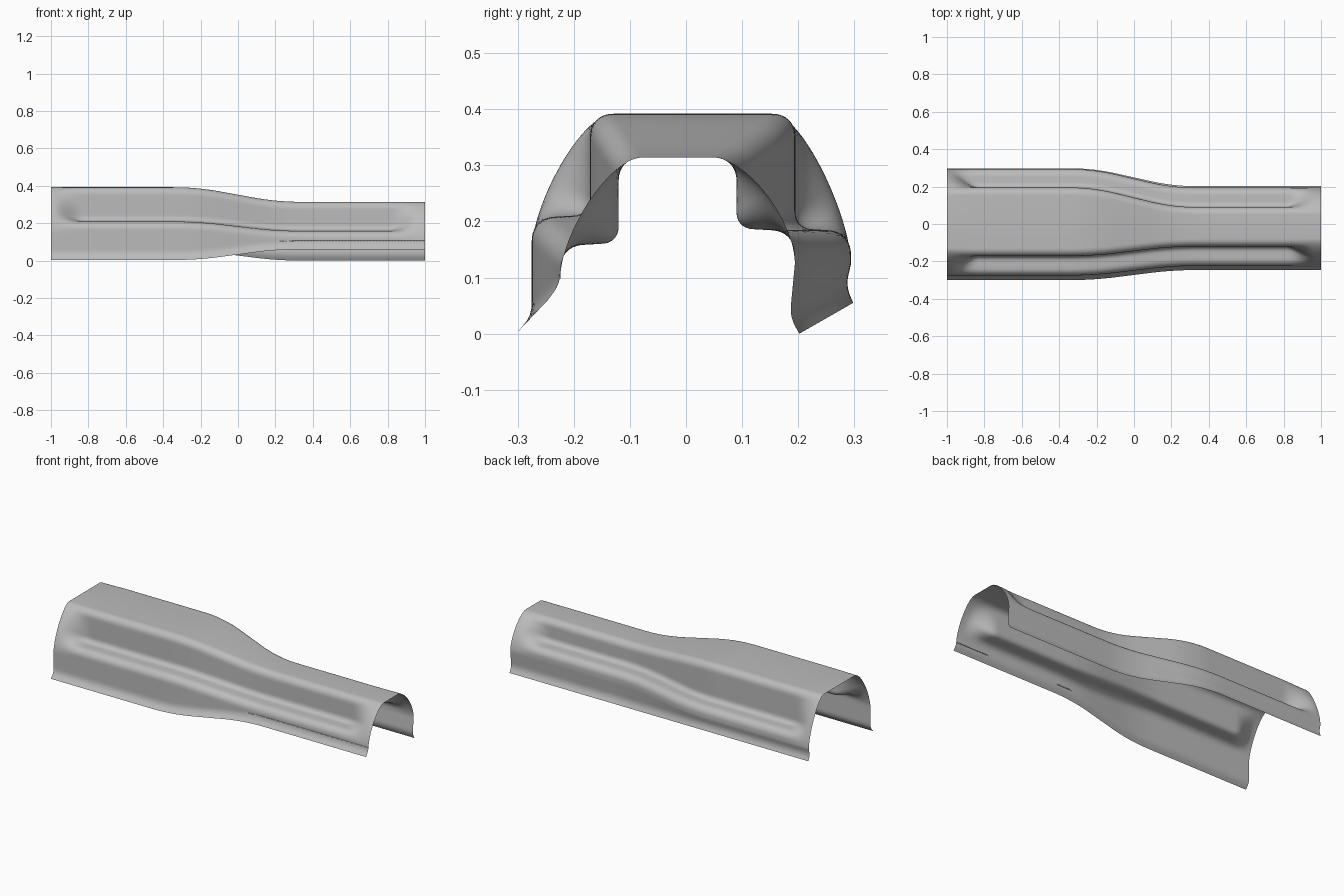
import bpy, bmesh
from mathutils import Vector

if "Cube" in bpy.data.objects:
    bpy.data.objects.remove(bpy.data.objects["Cube"])

STATIONS, SAMPLES = 120, 44

# Section sizes as (wide end, narrow end); y sizes are distances from the middle
TOP = (0.392, 0.314)
FRONT = dict(sign=-1, step=(0.171, 0.12), wall=(0.275, 0.224), ledge=(0.208, 0.158),
             hem_y=(0.3, 0.246), hem_z=(0.003, 0.06), pinch=0.0)
BACK = dict(sign=1, step=(0.195, 0.09), wall=(0.294, 0.194), ledge=(0.184, 0.184),
            hem_y=(0.298, 0.202), hem_z=(0.055, 0.0), pinch=0.009)


def clamp(v):
    return max(0.0, min(1.0, v))


def smooth(v):
    v = clamp(v)
    return v * v * (3 - 2 * v)


def taper(x):
    """Straight ramp between both ends, with rounded bends."""
    return sum(clamp((x + 0.22 + 0.12 * k / 10) / 0.43) for k in range(-10, 11)) / 21


def groove_depth(x):
    return smooth((x + 0.99) / 0.16) * smooth((0.97 - x) / 0.16)


def bezier(a, b, c, d, n=40):
    return [a * (1 - t) ** 3 + b * 3 * t * (1 - t) ** 2 + c * 3 * t * t * (1 - t) + d * t ** 3
            for t in (i / n for i in range(n + 1))]


def rounded(points, radii):
    """Polyline with rounded inner corners."""
    path = [points[0]]
    for prev, p, nxt, r in zip(points, points[1:], points[2:], radii):
        a = p + (prev - p).normalized() * r
        b = p + (nxt - p).normalized() * r
        path += bezier(a, a.lerp(p, 0.6), b.lerp(p, 0.6), b, 10)
    return path + [points[-1]]


def resample(path, n):
    lengths = [0.0]
    for a, b in zip(path, path[1:]):
        lengths.append(lengths[-1] + (b - a).length)
    out, j = [], 0
    for i in range(n + 1):
        s = lengths[-1] * i / n
        while j < len(path) - 2 and lengths[j + 1] < s:
            j += 1
        span = lengths[j + 1] - lengths[j]
        out.append(path[j].lerp(path[j + 1], clamp((s - lengths[j]) / span) if span else 0))
    return out


def half_section(x, side):
    t = taper(x)

    def size(pair):
        return pair[0] + (pair[1] - pair[0]) * t

    top, step, wall, ledge = size(TOP), size(side["step"]), size(side["wall"]), size(side["ledge"])
    start = Vector((step - 0.042, top))
    end = Vector((wall, ledge - 0.06))
    # Plain shoulder at the ends, stepped groove along the middle
    shoulder = bezier(start, Vector((start.x + 0.4 * (wall - start.x), top)),
                      Vector((wall, ledge + 0.02)), end)
    groove = rounded([start, Vector((step, top)), Vector((step, ledge + 0.004)),
                      Vector((wall, ledge - 0.002)), end], (0.041, 0.028, 0.04))
    depth = groove_depth(x)
    flank = [a.lerp(b, depth) for a, b in
             zip(resample(shoulder, SAMPLES), resample(groove, SAMPLES))]
    # Lower wall and flared hem
    hem = Vector((size(side["hem_y"]), size(side["hem_z"])))
    knee = Vector((wall - side["pinch"], hem.y + 0.03))
    low = resample(rounded([end, knee, hem], (0.018,)), 12)
    return [Vector((x, side["sign"] * p.x, p.y)) for p in flank + low[1:]]


# Formed sheet shell, lofted along x
bm = bmesh.new()
rows = []
for i in range(STATIONS + 1):
    x = -1 + 2 * i / STATIONS
    section = half_section(x, FRONT)[::-1] + half_section(x, BACK)
    rows.append([bm.verts.new(p) for p in section])
for r0, r1 in zip(rows, rows[1:]):
    for k in range(len(r0) - 1):
        bm.faces.new((r0[k], r1[k], r1[k + 1], r0[k + 1]))
mesh = bpy.data.meshes.new("formed_channel")
bm.to_mesh(mesh)
bm.free()

shell = bpy.data.objects.new("formed_channel", mesh)
bpy.context.collection.objects.link(shell)

# Plain grey sheet metal
grey = bpy.data.materials.new("sheet_grey")
grey.use_nodes = True
colour = (0.5, 0.5, 0.5, 1)
grey.diffuse_color = colour
grey.node_tree.nodes["Principled BSDF"].inputs["Base Color"].default_value = colour
mesh.materials.append(grey)

bpy.context.view_layer.objects.active = shell
shell.select_set(True)
bpy.ops.object.shade_smooth()
